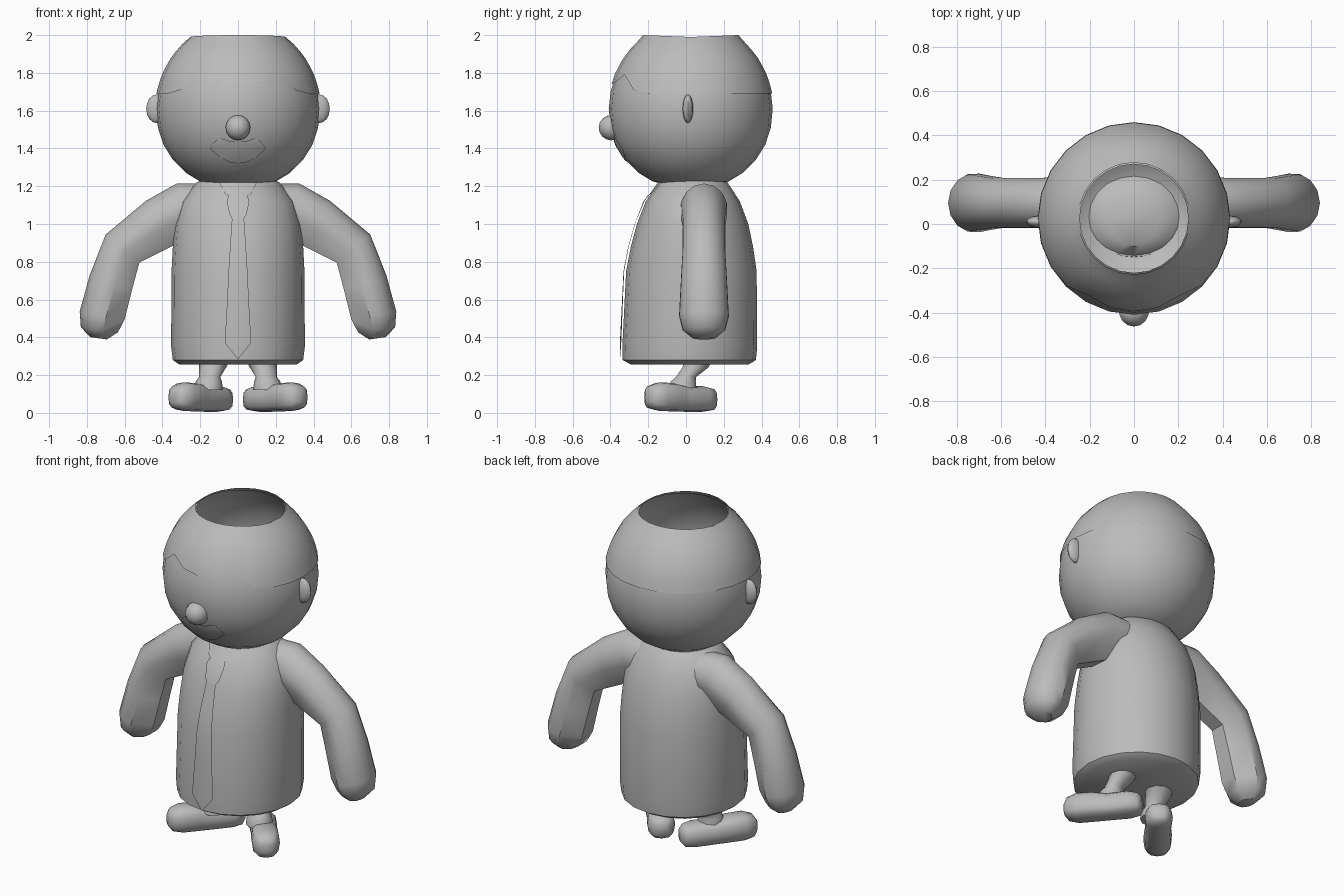
import bpy, bmesh, math
from mathutils import Vector

if "Cube" in bpy.data.objects:
    bpy.data.objects.remove(bpy.data.objects["Cube"], do_unlink=True)

GREY = (0.5, 0.5, 0.5, 1)
mat = bpy.data.materials.new("plain grey")
mat.use_nodes = True
mat.diffuse_color = GREY
mat.node_tree.nodes["Principled BSDF"].inputs["Base Color"].default_value = GREY


def finish(name, bm, angle=35, recalc=True):
    if recalc:
        bmesh.ops.recalc_face_normals(bm, faces=bm.faces)
    mesh = bpy.data.meshes.new(name)
    bm.to_mesh(mesh)
    bm.free()
    ob = bpy.data.objects.new(name, mesh)
    bpy.context.collection.objects.link(ob)
    mesh.materials.append(mat)
    bpy.ops.object.select_all(action="DESELECT")
    bpy.context.view_layer.objects.active = ob
    ob.select_set(True)
    bpy.ops.object.shade_smooth_by_angle(angle=math.radians(angle))
    return ob


def loft(name, rings, closed=True, cap_start=False, cap_end=False, angle=35):
    """Skin a list of point rings."""
    bm = bmesh.new()
    rows = [[bm.verts.new(p) for p in ring] for ring in rings]
    n = len(rows[0])
    for a, b in zip(rows, rows[1:]):
        for i in range(n if closed else n - 1):
            j = (i + 1) % n
            bm.faces.new((a[i], a[j], b[j], b[i]))
    if cap_start:
        bm.faces.new(rows[0][::-1])
    if cap_end:
        bm.faces.new(rows[-1])
    # Open shells keep the outward winding of their rings
    return finish(name, bm, angle, cap_start or cap_end)


def lerp(table, t):
    """Piecewise linear lookup in a table sorted by its first column."""
    for p, q in zip(table, table[1:]):
        if t <= q[0]:
            f = max(0, (t - p[0]) / (q[0] - p[0]))
            return [u + (v - u) * f for u, v in zip(p[1:], q[1:])]
    return table[-1][1:]


def blob(name, centre, scale, segments=14):
    bm = bmesh.new()
    bmesh.ops.create_uvsphere(bm, u_segments=segments, v_segments=8, radius=1)
    for v in bm.verts:
        v.co = Vector(c + s * k for c, s, k in zip(centre, scale, v.co))
    return finish(name, bm, 50)


# Head: open-topped lathe, profile as height and radius
HEAD_Y = 0.025
HEAD = [(1.215, 0.16), (1.225, 0.2), (1.27, 0.275), (1.34, 0.345), (1.42, 0.395),
        (1.51, 0.424), (1.61, 0.434), (1.7, 0.424), (1.79, 0.397), (1.87, 0.355),
        (1.94, 0.302), (1.99, 0.245)]
SEG = 24


def head_point(turn, z, lift=0.0):
    r = lerp(HEAD, z)[0] + lift
    return (r * math.sin(turn), HEAD_Y - r * math.cos(turn), z)


turns = [math.tau * i / SEG for i in range(SEG)]
loft("head", [[head_point(t, z) for t in turns] for z, r in HEAD], angle=60)

# Hair: thin shell with a pointed front hairline
HAIRLINE = [(0, 1.74), (15, 1.75), (30, 1.79), (45, 1.71), (60, 1.69), (180, 1.69)]
rings = []
for k in range(9):
    ring = []
    for t in turns:
        low = lerp(HAIRLINE, 180 - abs(180 - math.degrees(t)))[0]
        z = low + (1.99 - low) * k / 8
        ring.append(head_point(t, z, 0.007))
    rings.append([(x, y, z + (0.01 * abs(y - HEAD_Y) / 0.25 if k == 8 else 0)) for x, y, z in ring])
loft("hair", rings, angle=60)

# Face details
blob("nose", (0, -0.395, 1.51), (0.067, 0.067, 0.067))
MOUTH = [(0, 1.44, 1.32), (0.05, 1.44, 1.328), (0.105, 1.46, 1.36), (0.145, 1.405, 1.395)]
rows = []
for i in range(-6, 7):
    x = 0.145 * i / 6
    top, low = lerp(MOUTH, abs(x))
    row = []
    for k in range(5):
        z = low + (top - low) * k / 4
        r = lerp(HEAD, z)[0] + 0.007
        row.append((x, HEAD_Y - math.sqrt(r * r - x * x), z))
    rows.append(row[::-1])
loft("mouth", rows, closed=False, angle=60)

# Torso: egg-shaped gown, rows of height, half width, front and back
TORSO = [(0.255, 0.31, -0.29, 0.33), (0.28, 0.345, -0.335, 0.37), (0.35, 0.354, -0.337, 0.377),
         (0.75, 0.352, -0.317, 0.374), (0.88, 0.345, -0.292, 0.355), (1.0, 0.335, -0.26, 0.33),
         (1.12, 0.3, -0.213, 0.285), (1.22, 0.22, -0.14, 0.22), (1.27, 0.11, -0.1, 0.14)]


def torso_ring(z, rx, front, back, n=20):
    cy, ry = (front + back) / 2, (back - front) / 2
    return [(rx * math.sin(math.tau * i / n), cy - ry * math.cos(math.tau * i / n), z) for i in range(n)]


loft("torso", [torso_ring(*row) for row in TORSO], cap_start=True, cap_end=True, angle=45)


def torso_plate(name, outline, lift):
    """Thin strip on the chest; outline rows are height and half width."""
    rows = []
    for z, w in outline:
        rx, front, back = lerp(TORSO, z)
        cy, ry = (front + back) / 2, (back - front) / 2
        rows.append([(x, cy - ry * math.sqrt(1 - (x / rx) ** 2) - lift, z)
                     for x in (-w, -w / 2, 0, w / 2, w)])
    loft(name, rows, closed=False, angle=60)


torso_plate("tie", [(0.285, 0.002), (0.37, 0.07), (0.6, 0.057), (0.75, 0.05),
                    (0.88, 0.042), (1.03, 0.032)], 0.014)
torso_plate("tie_knot", [(1.025, 0.03), (1.05, 0.045), (1.12, 0.06), (1.15, 0.05)], 0.012)
torso_plate("collar", [(1.145, 0.04), (1.16, 0.07), (1.22, 0.1)], 0.008)

# Arm: rounded outside, wedge-shaped inside; rows are x, z, tilt, thickness, depth
ARM = [(0.12, 1.08, 72, 0.14, 0.12), (0.27, 1.08, 68, 0.145, 0.125), (0.42, 1.0, 62, 0.14, 0.115),
       (0.61, 0.87, 40, 0.117, 0.115), (0.672, 0.69, 20, 0.12, 0.125), (0.718, 0.515, 10, 0.122, 0.134),
       (0.733, 0.44, 8, 0.1, 0.115), (0.738, 0.395, 8, 0.045, 0.06)]
SECTION = [(math.cos(math.radians(a)), math.sin(math.radians(a))) for a in range(-100, 101, 25)]
SECTION += [(-0.98, 0.4), (-0.98, -0.4)]

# Shoe sections along its length: distance, half width, bottom, top
SHOE = [(-0.075, 0.035, 0.035, 0.11), (-0.055, 0.062, 0.012, 0.13), (0, 0.078, 0.006, 0.142),
        (0.12, 0.072, 0.006, 0.14), (0.2, 0.078, 0.008, 0.158), (0.29, 0.078, 0.01, 0.162),
        (0.345, 0.06, 0.022, 0.145), (0.365, 0.03, 0.05, 0.115)]

# Leg rows: x, y, z, radius
LEG = [(0.12, 0.07, 0.29, 0.082), (0.135, 0.05, 0.24, 0.072), (0.15, 0.0, 0.19, 0.056),
       (0.155, -0.015, 0.165, 0.07), (0.155, -0.015, 0.12, 0.075)]

for side, s in (("left", 1), ("right", -1)):
    rings = []
    for x, z, tilt, thick, depth in ARM:
        c, d = math.cos(math.radians(tilt)), math.sin(math.radians(tilt))
        rings.append([(s * (x + u * thick * c), 0.095 + v * depth, z + u * thick * d) for u, v in SECTION])
    loft(side + "_arm", rings, cap_start=True, cap_end=True, angle=40)

    along = Vector((0.62 * s, -0.78, 0))
    across = Vector((0.78 * s, 0.62, 0))
    heel = Vector((0.108 * s, 0.085, 0))
    rings = []
    for dist, w, low, top in SHOE:
        ring = []
        for i in range(12):
            a = math.tau * i / 12
            # Squared-off ellipse
            u, v = (math.copysign(abs(f(a)) ** 0.7, f(a)) for f in (math.cos, math.sin))
            p = heel + along * dist + across * (u * w)
            ring.append((p.x, p.y, (low + top) / 2 + v * (top - low) / 2))
        rings.append(ring)
    loft(side + "_shoe", rings, cap_start=True, cap_end=True, angle=50)

    rings = [[(s * x + r * math.cos(math.tau * i / 10), y + r * math.sin(math.tau * i / 10), z)
              for i in range(10)] for x, y, z, r in LEG]
    loft(side + "_leg", rings, cap_start=True, cap_end=True, angle=50)

    blob(side + "_ear", (0.43 * s, 0.01, 1.61), (0.056, 0.028, 0.076), 12)
